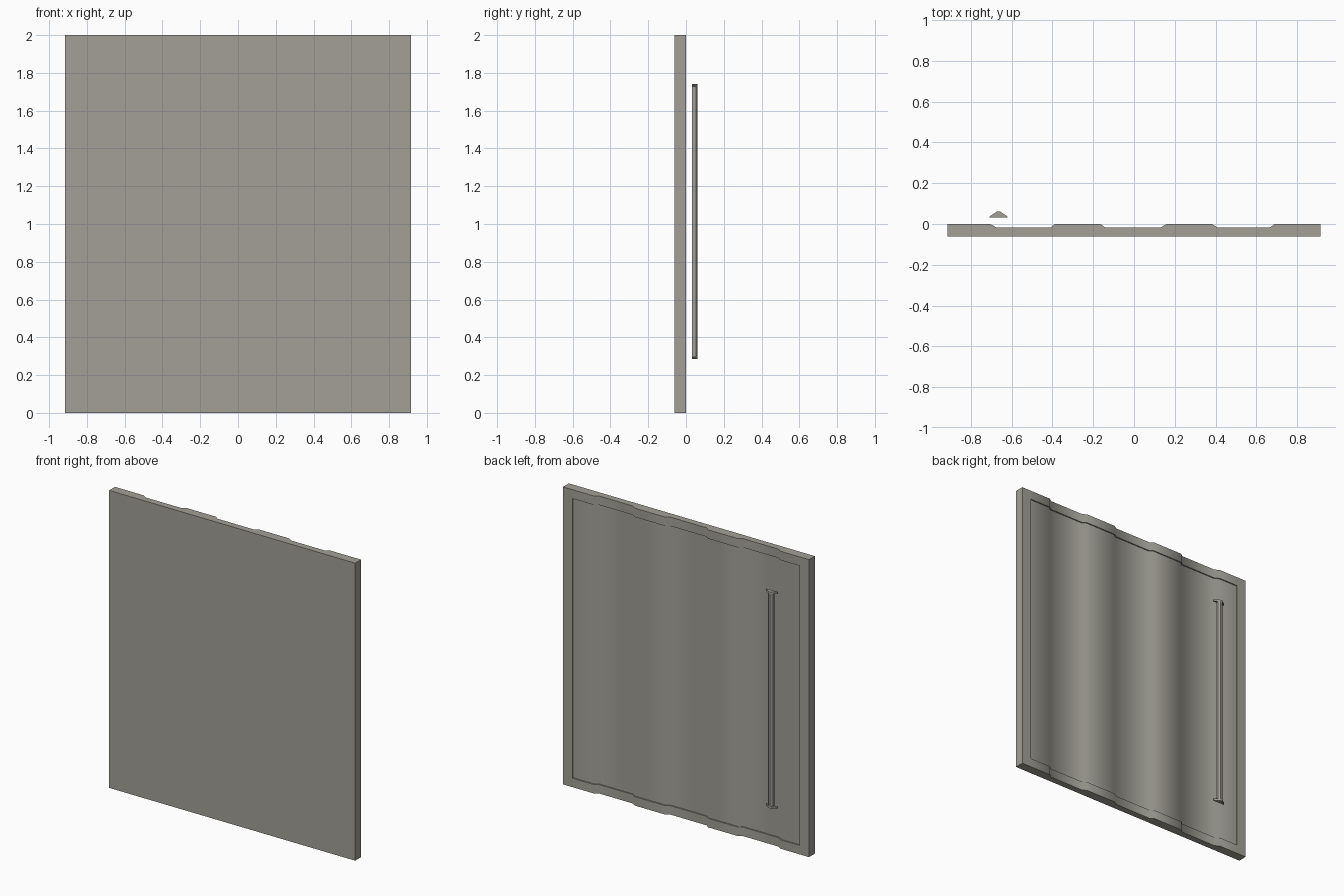
import bpy, bmesh, math

if "Cube" in bpy.data.objects:
    bpy.data.objects.remove(bpy.data.objects["Cube"])

mat = bpy.data.materials.new("warm_grey")
mat.diffuse_color = (0.36, 0.35, 0.31, 1)
mat.use_nodes = True
mat.node_tree.nodes["Principled BSDF"].inputs["Base Color"].default_value = mat.diffuse_color


def finish(name, bm, smooth):
    bmesh.ops.remove_doubles(bm, verts=bm.verts, dist=1e-5)
    bmesh.ops.recalc_face_normals(bm, faces=bm.faces)
    me = bpy.data.meshes.new(name)
    bm.to_mesh(me)
    bm.free()
    me.materials.append(mat)
    ob = bpy.data.objects.new(name, me)
    bpy.context.collection.objects.link(ob)
    if smooth:
        bpy.ops.object.select_all(action='DESELECT')
        ob.select_set(True)
        bpy.context.view_layer.objects.active = ob
        bpy.ops.object.shade_smooth_by_angle(angle=math.radians(42))
    return ob


def quad(bm, *pts):
    bm.faces.new([bm.verts.new(p) for p in pts])


def prism(name, outline, z0, z1):
    """Vertical prism from an (x, y) outline."""
    bm = bmesh.new()
    quad(bm, *[(x, y, z0) for x, y in outline])
    quad(bm, *[(x, y, z1) for x, y in outline])
    for (ax, ay), (bx, by) in zip(outline, outline[1:] + outline[:1]):
        quad(bm, (ax, ay, z0), (bx, by, z0), (bx, by, z1), (ax, ay, z1))
    return finish(name, bm, False)


# Door slab: fluted back with a shallow recessed panel inside a border
W, H, FRONT, VALLEY, STEP = 0.915, 2.0, -0.062, -0.018, 0.008
IN_X, IN_Z = 0.845, 0.06
profile = [(-W, 0), (-IN_X, 0), (-0.705, 0), (-0.672, VALLEY), (-0.41, VALLEY),
           (-0.388, 0), (-0.165, 0), (-0.14, VALLEY), (0.13, VALLEY), (0.16, 0),
           (0.383, 0), (0.41, VALLEY), (0.665, VALLEY), (0.69, 0), (IN_X, 0), (W, 0)]
levels = [0, IN_Z, H - IN_Z, H]

bm = bmesh.new()
for (ax, ay), (bx, by) in zip(profile, profile[1:]):
    inner_x = ax >= -IN_X and bx <= IN_X
    for j, (z0, z1) in enumerate(zip(levels, levels[1:])):
        d = STEP if inner_x and j == 1 else 0
        quad(bm, (ax, ay - d, z0), (bx, by - d, z0), (bx, by - d, z1), (ax, ay - d, z1))
        quad(bm, (ax, FRONT, z0), (bx, FRONT, z0), (bx, FRONT, z1), (ax, FRONT, z1))
    for z in (0, H):
        quad(bm, (ax, FRONT, z), (bx, FRONT, z), (bx, by, z), (ax, ay, z))
    if inner_x:
        for z in levels[1:3]:
            quad(bm, (ax, ay, z), (bx, by, z), (bx, by - STEP, z), (ax, ay - STEP, z))
for s in (-1, 1):
    x = s * IN_X
    quad(bm, (x, 0, IN_Z), (x, 0, H - IN_Z), (x, -STEP, H - IN_Z), (x, -STEP, IN_Z))
    for z0, z1 in zip(levels, levels[1:]):
        quad(bm, (s * W, FRONT, z0), (s * W, 0, z0), (s * W, 0, z1), (s * W, FRONT, z1))
finish("door_slab", bm, True)

# Long pull handle: chamfered bar with flared end plates
HX, Y0, Y1 = -0.664, 0.033, 0.062
prism("handle_bar", [(HX - 0.018, Y0), (HX + 0.018, Y0), (HX + 0.018, Y1 - 0.01),
                     (HX + 0.006, Y1), (HX - 0.006, Y1), (HX - 0.018, Y1 - 0.01)],
      0.297, 1.728)
flare = [(HX - 0.044, Y0), (HX + 0.044, Y0), (HX + 0.044, Y0 + 0.004),
         (HX + 0.006, Y1), (HX - 0.006, Y1), (HX - 0.044, Y0 + 0.004)]
for name, z in (("handle_end_lower", 0.285), ("handle_end_upper", 1.728)):
    prism(name, flare, z, z + 0.012)
